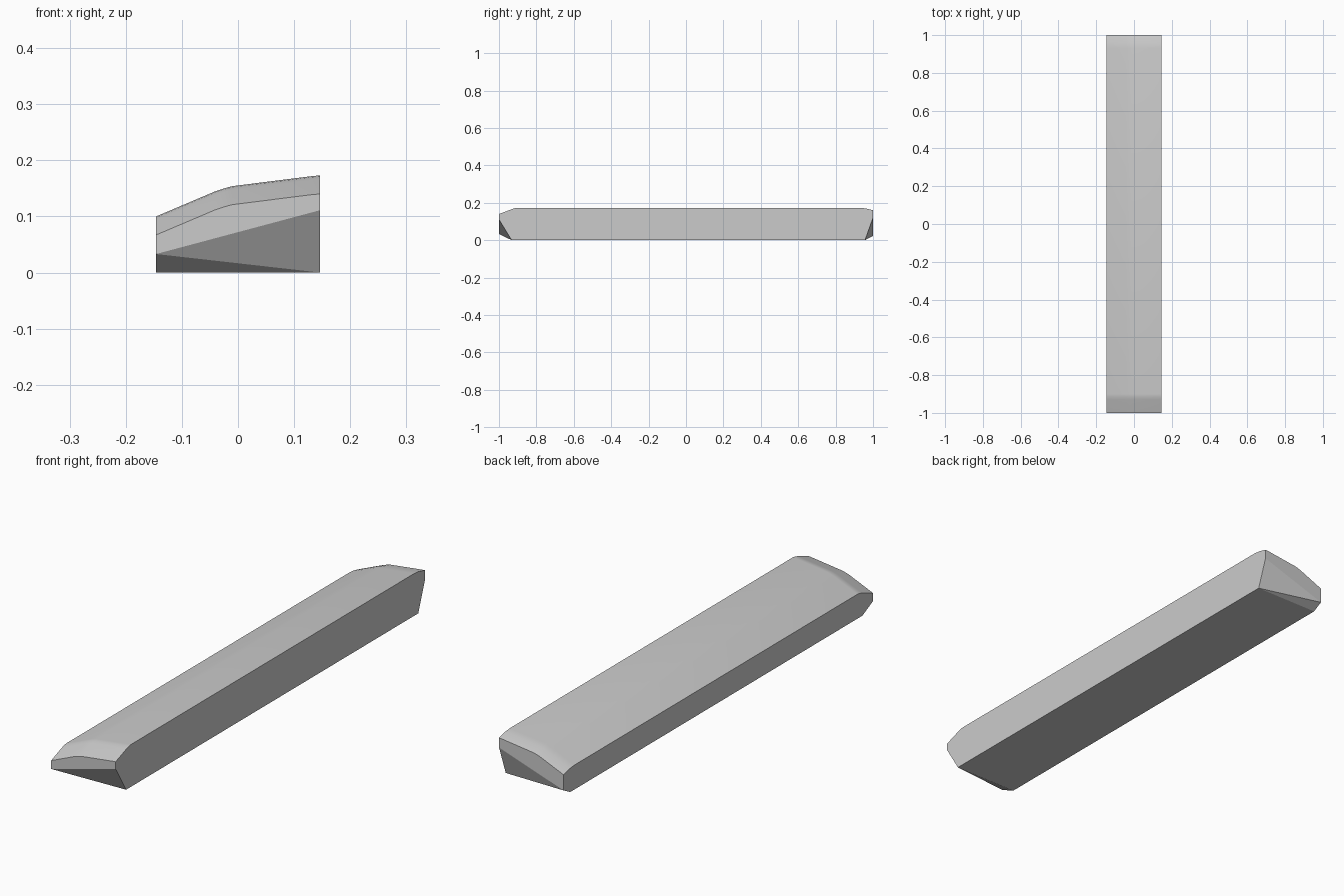
import bpy, bmesh

if "Cube" in bpy.data.objects:
    bpy.data.objects.remove(bpy.data.objects["Cube"])

# Top profile across the width (x, z), and its drop along the length (y, drop)
PROFILE = [(-0.146, 0.100), (-0.04, 0.145), (-0.025, 0.150), (-0.01, 0.154),
           (0.133, 0.172), (0.146, 0.173)]
STATIONS = [(-1.0, 0.033), (-0.93, 0.007), (-0.915, 0.002), (-0.90, 0.0),
            (0.93, 0.0), (0.96, 0.003), (1.0, 0.013)]

bm = bmesh.new()


def face(verts, smooth=False):
    f = bm.faces.new(verts)
    f.smooth = smooth
    return f


# Curved top surface
rings = [[bm.verts.new((x, y, z - d)) for x, z in PROFILE] for y, d in STATIONS]
for a, b in zip(rings, rings[1:]):
    for i in range(len(PROFILE) - 1):
        face((a[i], a[i + 1], b[i + 1], b[i]), True)


# Ends: upright strip above two undercut triangles
def end(ring, y, y_base, left_z, right_z):
    ll = bm.verts.new((-0.146, y, left_z))
    rl = bm.verts.new((0.146, y, right_z))
    lb = bm.verts.new((-0.146, y_base, 0))
    rb = bm.verts.new((0.146, y_base, 0))
    face(ring + [rl, ll])
    face((ll, rl, rb))
    face((ll, rb, lb))
    return ll, rl, lb, rb


fl, fr, flb, frb = end(rings[0], -1.0, -0.932, 0.033, 0.111)
bl, br, blb, brb = end(rings[-1], 1.0, 0.957, 0.023, 0.120)

# Long sides and base
face([r[0] for r in rings] + [bl, blb, flb, fl])
face([r[-1] for r in rings] + [br, brb, frb, fr])
face((flb, frb, brb, blb))

bmesh.ops.recalc_face_normals(bm, faces=bm.faces[:])
mesh = bpy.data.meshes.new("sloped_bar")
bm.to_mesh(mesh)
bm.free()
bar = bpy.data.objects.new("sloped_bar", mesh)
bpy.context.collection.objects.link(bar)
